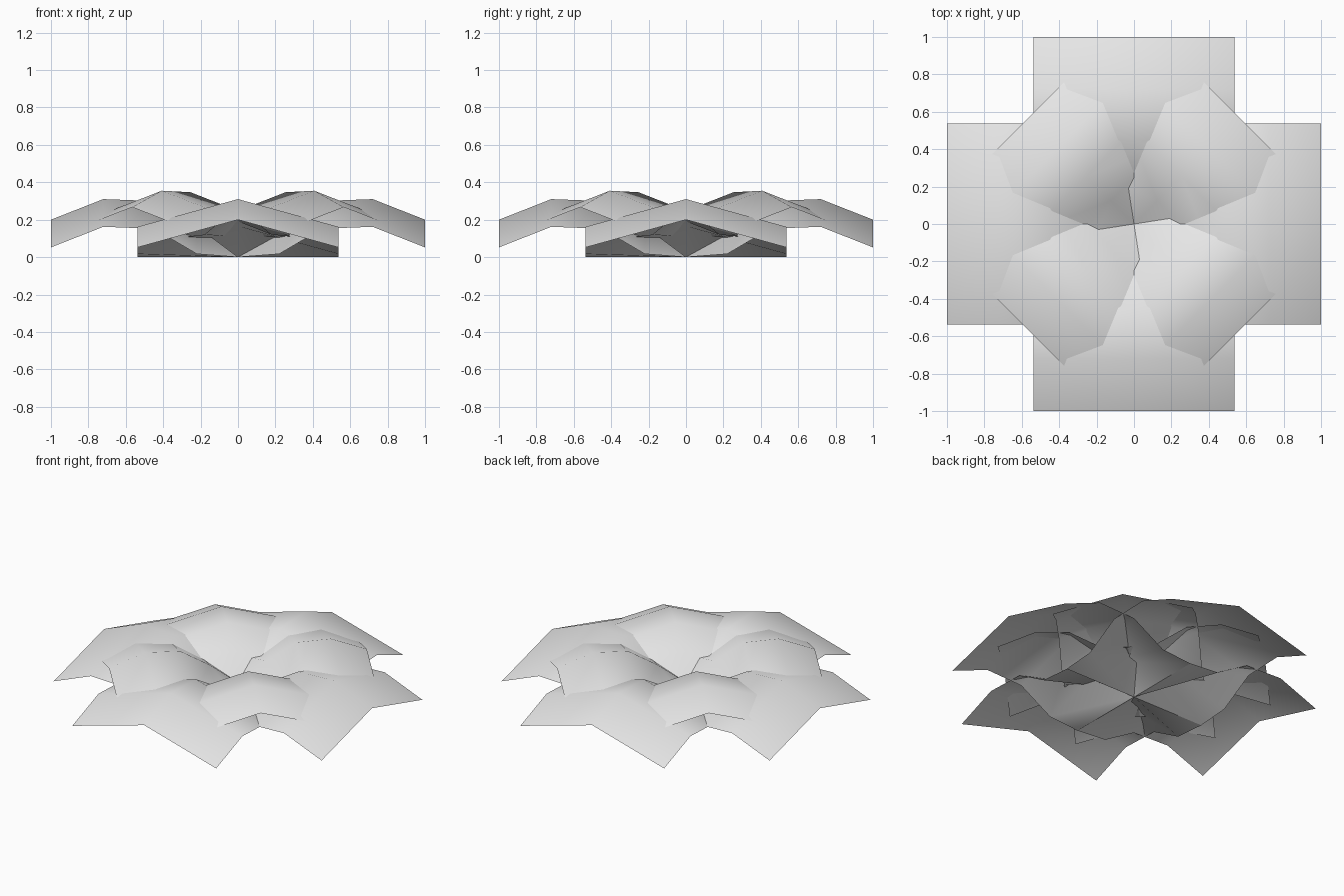
import bpy, bmesh
from math import radians
from mathutils import Matrix

old = bpy.data.objects.get("Cube")
if old:
    bpy.data.objects.remove(old, do_unlink=True)

# Single pale grey leaf colour
pale = bpy.data.materials.new("pale_grey")
pale.use_nodes = True
colour = (0.8, 0.8, 0.8, 1)
pale.diffuse_color = colour
pale.node_tree.nodes["Principled BSDF"].inputs["Base Color"].default_value = colour

# Leaf ridge as (distance outward, height); the sides droop below the ridge
RIDGE = [(0, 0), (0.22, 0.165), (0.45, 0.3), (0.72, 0.31), (1, 0.2)]
HALF_WIDTH = 0.537
DROOP = 0.148


def make_leaf(name, angle, size=1.0, lift=0.0):
    """Arched, ridged leaf growing from the centre towards the given angle."""
    bm = bmesh.new()
    rows = []
    for i, (out, height) in enumerate(RIDGE):
        drop = DROOP if i else 0          # the root edge stays flat
        rows.append([bm.verts.new((out, side * HALF_WIDTH, height - abs(side) * drop))
                     for side in (-1, 0, 1)])
    for i, (near, far) in enumerate(zip(rows, rows[1:])):
        for k in range(2):
            a, b, c, d = near[k], far[k], far[k + 1], near[k + 1]
            if i == 0:                    # the twisted root faces are split
                bm.faces.new((a, b, d))
                bm.faces.new((b, c, d))
            else:
                bm.faces.new((a, b, c, d))
    bm.transform(Matrix.Translation((0, 0, lift))
                 @ Matrix.Rotation(radians(angle), 4, 'Z')
                 @ Matrix.Scale(size, 4))
    for f in bm.faces:
        f.smooth = True
    mesh = bpy.data.meshes.new(name)
    bm.to_mesh(mesh)
    bm.free()
    mesh.materials.append(pale)
    leaf = bpy.data.objects.new(name, mesh)
    bpy.context.collection.objects.link(leaf)


# Four large lower leaves, four smaller raised leaves between them
for n, place in enumerate(("left", "back", "right", "front")):
    make_leaf(f"lower_leaf_{place}", 90 * n)
for n, place in enumerate(("back_left", "back_right", "front_right", "front_left")):
    make_leaf(f"upper_leaf_{place}", 90 * n + 45, size=0.8, lift=0.107)
